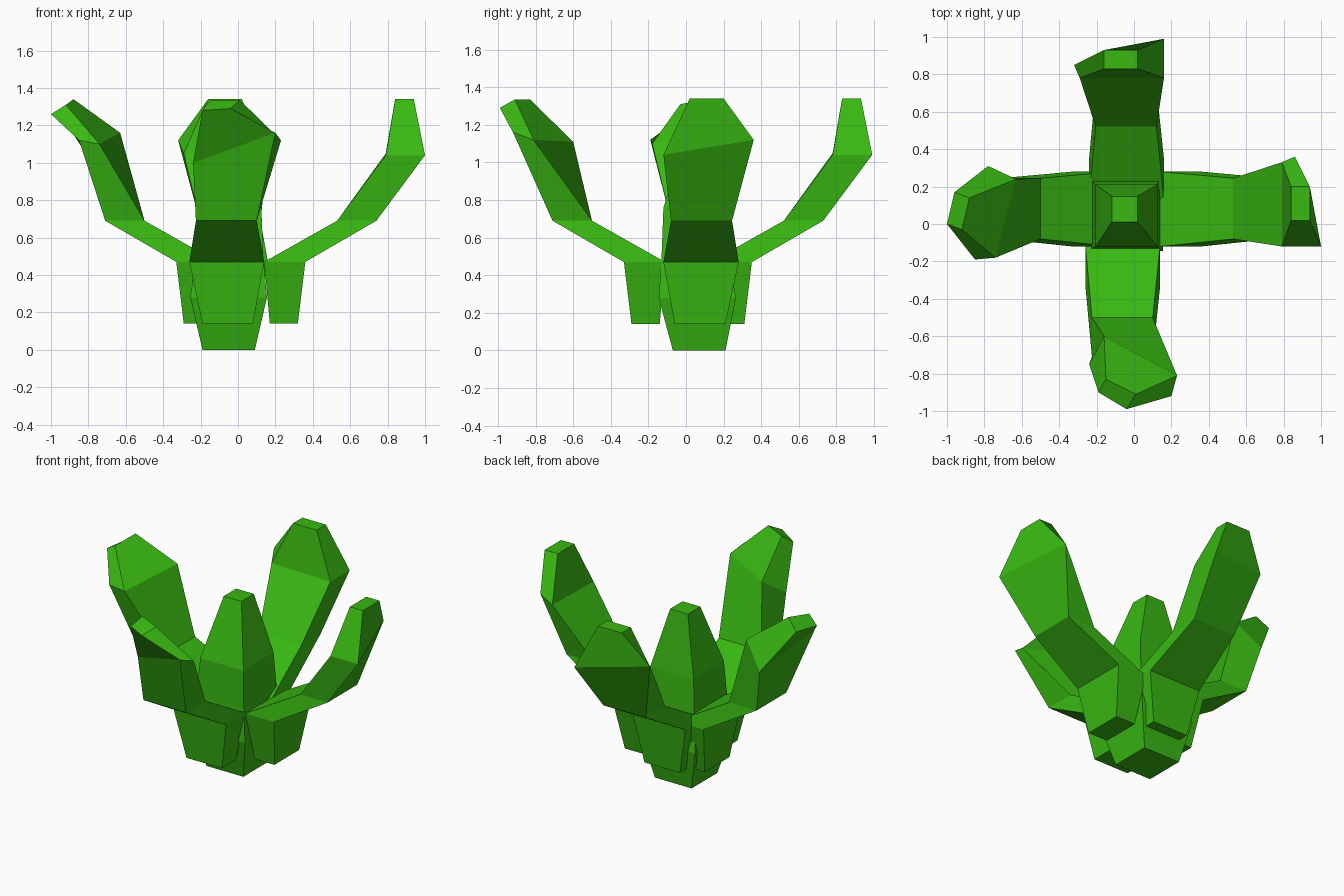
import bpy, bmesh

if "Cube" in bpy.data.objects:
    bpy.data.objects.remove(bpy.data.objects["Cube"])

green = bpy.data.materials.new("leaf_green")
green.diffuse_color = (0.04, 0.48, 0.006, 1)
green.use_nodes = True
green.node_tree.nodes["Principled BSDF"].inputs["Base Color"].default_value = green.diffuse_color


def loft(name, rings):
    """Skin a stack of four-point rings, capped at both ends."""
    bm = bmesh.new()
    loops = [[bm.verts.new(p) for p in ring] for ring in rings]
    for a, b in zip(loops, loops[1:]):
        for i in range(4):
            j = (i + 1) % 4
            bm.faces.new((a[i], a[j], b[j], b[i]))
    bm.faces.new(loops[0])
    bm.faces.new(loops[-1])
    bmesh.ops.recalc_face_normals(bm, faces=bm.faces)
    mesh = bpy.data.meshes.new(name)
    bm.to_mesh(mesh)
    bm.free()
    mesh.materials.append(green)
    obj = bpy.data.objects.new(name, mesh)
    bpy.context.collection.objects.link(obj)


def rect(u0, u1, v0, v1, z):
    return [(u0, v0, z), (u1, v0, z), (u1, v1, z), (u0, v1, z)]


# Upright centre leaf: centre x, centre y, half width, height
core = [(-.05, .07, .14, 0), (-.05, .06, .205, .28),
        (-.045, .05, .18, .5), (-.04, .045, .165, .76), (-.05, .08, .068, 1.16)]
loft("centre_leaf", [rect(x - h, x + h, y - h, y + h, z) for x, y, h, z in core])

# Outer leaves share a lower stem: distance outward, sideways, height
stem = [rect(.17, .32, -.06, .21, .14), rect(.14, .36, -.12, .28, .47),
        rect(.53, .74, -.08, .245, .69)]

# Tips, ring order: inner, outer, outer, inner
plain_tip = [[(.79, -.12, 1.04), (1.0, -.12, 1.04), (.86, .36, 1.12), (.79, .33, 1.05)],
             rect(.84, .94, .02, .2, 1.34)]
left_tip = [[(-.74, -.18, 1.10), (-.85, -.19, 1.12), (-.78, .31, 1.0), (-.63, .24, 1.16)],
            [(-.92, -.03, 1.31), (-1.0, 0, 1.26), (-.96, .17, 1.27), (-.88, .14, 1.34)]]
front_tip = [[(.23, -.81, 1.12), (.20, -.92, 1.16), (-.24, -.75, 1.0), (-.16, -.60, 1.11)],
             [(.01, -.91, 1.335), (-.04, -.99, 1.29), (-.19, -.90, 1.28), (-.15, -.83, 1.335)]]


def place(rings, turn):
    return [[turn(*p) for p in ring] for ring in rings]


loft("right_leaf", stem + plain_tip)
loft("back_leaf", place(stem + plain_tip, lambda r, t, z: (.04 - t, r - .01, z)))
loft("left_leaf", place(stem, lambda r, t, z: (.03 - r, t, z)) + left_tip)
# Stem runs from high to low side so its ring order meets the tip
loft("front_leaf", place(stem, lambda r, t, z: (.02 - t, .03 - r, z)) + front_tip)
